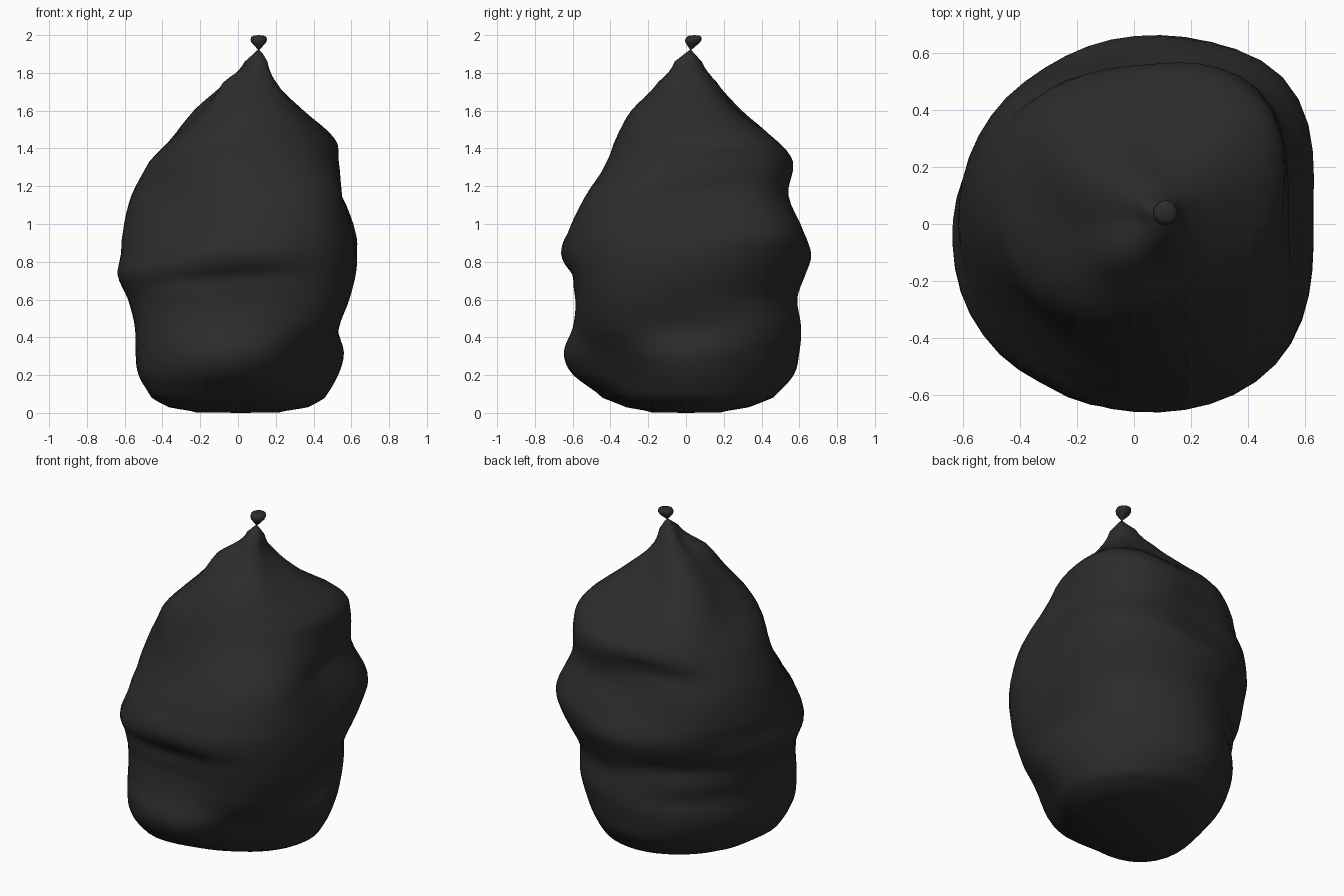
import bpy, bmesh, math
from mathutils import Vector

if "Cube" in bpy.data.objects:
    bpy.data.objects.remove(bpy.data.objects["Cube"])

# Bag outline: height, then reach in eight directions (E NE N NW W SW S SE)
ROWS = [
    (0.003, .22, .22, .18, .16, .22, .23, .17, .20),
    (0.03, .37, .37, .33, .30, .35, .40, .28, .30),
    (0.08, .46, .47, .46, .43, .43, .53, .41, .40),
    (0.20, .53, .53, .57, .51, .52, .61, .59, .46),
    (0.32, .56, .57, .60, .55, .54, .63, .645, .53),
    (0.45, .53, .60, .61, .55, .54, .62, .60, .62),
    (0.60, .58, .60, .59, .56, .58, .62, .58, .67),
    (0.73, .62, .66, .63, .59, .635, .66, .61, .69),
    (0.84, .63, .71, .66, .62, .62, .63, .66, .70),
    (0.95, .61, .73, .61, .63, .61, .57, .62, .69),
    (1.15, .56, .64, .53, .60, .56, .47, .51, .63),
    (1.33, .53, .64, .56, .54, .47, .43, .42, .50),
    (1.45, .50, .59, .46, .47, .35, .37, .37, .43),
    (1.60, .34, .37, .27, .32, .20, .24, .29, .34),
    (1.75, .20, .20, .16, .13, .06, .13, .14, .20),
    (1.86, .155, .14, .08, .02, -.05, -.03, .06, .13),
]
# Folds: start angle, end angle, start height, end height, depth, half width
FOLDS = [
    (205, 300, .68, .73, .025, .04),
    (75, 150, 1.26, 1.18, .035, .05),
    (80, 170, .68, .62, .025, .05),
    (90, 160, .47, .44, .015, .04),
    (-28, 35, 1.13, 1.20, .020, .05),
]
SEGMENTS, STEPS = 48, 4
DIRS = [Vector((math.cos(i * math.pi / 4), math.sin(i * math.pi / 4))) for i in range(8)]


def spline(a, b, c, d, t):
    return b + t * ((c - a) + t * ((2 * a - 5 * b + 4 * c - d) + t * (3 * b - a - 3 * c + d))) / 2


def row_at(i, t):
    n = len(ROWS) - 1
    four = [ROWS[min(max(i + k, 0), n)] for k in (-1, 0, 1, 2)]
    vals = [spline(*v, t) for v in zip(*four)]
    vals[0] = four[1][0] * (1 - t) + four[2][0] * t
    return vals


def ring_points(row):
    z, reach = row[0], row[1:]
    centre = Vector(((reach[0] - reach[4]) / 2, (reach[2] - reach[6]) / 2))
    radii = [max(h - centre.dot(d), .01) for h, d in zip(reach, DIRS)]
    for s in range(SEGMENTS):
        f = s * 8 / SEGMENTS
        k, t = int(f), f - int(f)
        r = spline(*[radii[(k + j) % 8] for j in (-1, 0, 1, 2)], t)
        deg = 360 * s / SEGMENTS
        for a0, a1, z0, z1, depth, width in FOLDS:
            u = ((deg - a0) % 360) / (a1 - a0)
            if u < 1:
                zc = z0 + (z1 - z0) * u
                r -= depth * math.sin(math.pi * u) * math.exp(-((z - zc) / width) ** 2)
        a = math.radians(deg)
        yield (centre.x + r * math.cos(a), centre.y + r * math.sin(a), z)


def circle(cx, cy, z, r, n):
    return [(cx + r * math.cos(2 * math.pi * s / n), cy + r * math.sin(2 * math.pi * s / n), z)
            for s in range(n)]


def loft(name, rings, bottom, top, mat):
    bm = bmesh.new()
    loops = [[bm.verts.new(p) for p in ring] for ring in rings]
    n = len(loops[0])
    for lo, hi in zip(loops, loops[1:]):
        for s in range(n):
            bm.faces.new((lo[s], lo[(s + 1) % n], hi[(s + 1) % n], hi[s]))
    b, t = bm.verts.new(bottom), bm.verts.new(top)
    for s in range(n):
        bm.faces.new((b, loops[0][(s + 1) % n], loops[0][s]))
        bm.faces.new((t, loops[-1][s], loops[-1][(s + 1) % n]))
    for f in bm.faces:
        f.smooth = True
    me = bpy.data.meshes.new(name)
    bm.to_mesh(me)
    bm.free()
    me.materials.append(mat)
    ob = bpy.data.objects.new(name, me)
    bpy.context.collection.objects.link(ob)
    return ob


black = bpy.data.materials.new("black_plastic")
black.diffuse_color = (0.025, 0.025, 0.025, 1)
black.use_nodes = True
black.node_tree.nodes["Principled BSDF"].inputs["Base Color"].default_value = black.diffuse_color

# Filled sack, closing to a pinched neck
rings = [list(ring_points(row_at(i, k / STEPS)))
         for i in range(len(ROWS) - 1) for k in range(STEPS)]
rings.append(list(ring_points(ROWS[-1])))
rings.append(circle(.107, .02, 1.905, .022, SEGMENTS))
loft("bag_body", rings, (0.02, 0, 0), (.108, .025, 1.925), black)

# Tied knot above the neck
knot = [(1.925, .006), (1.94, .02), (1.96, .038), (1.975, .044), (1.99, .040), (1.997, .026)]
loft("bag_knot", [circle(.11, .025 + (z - 1.92) * .25, z, r, 20) for z, r in knot],
     (.108, .025, 1.915), (.11, .045, 2.0), black)
